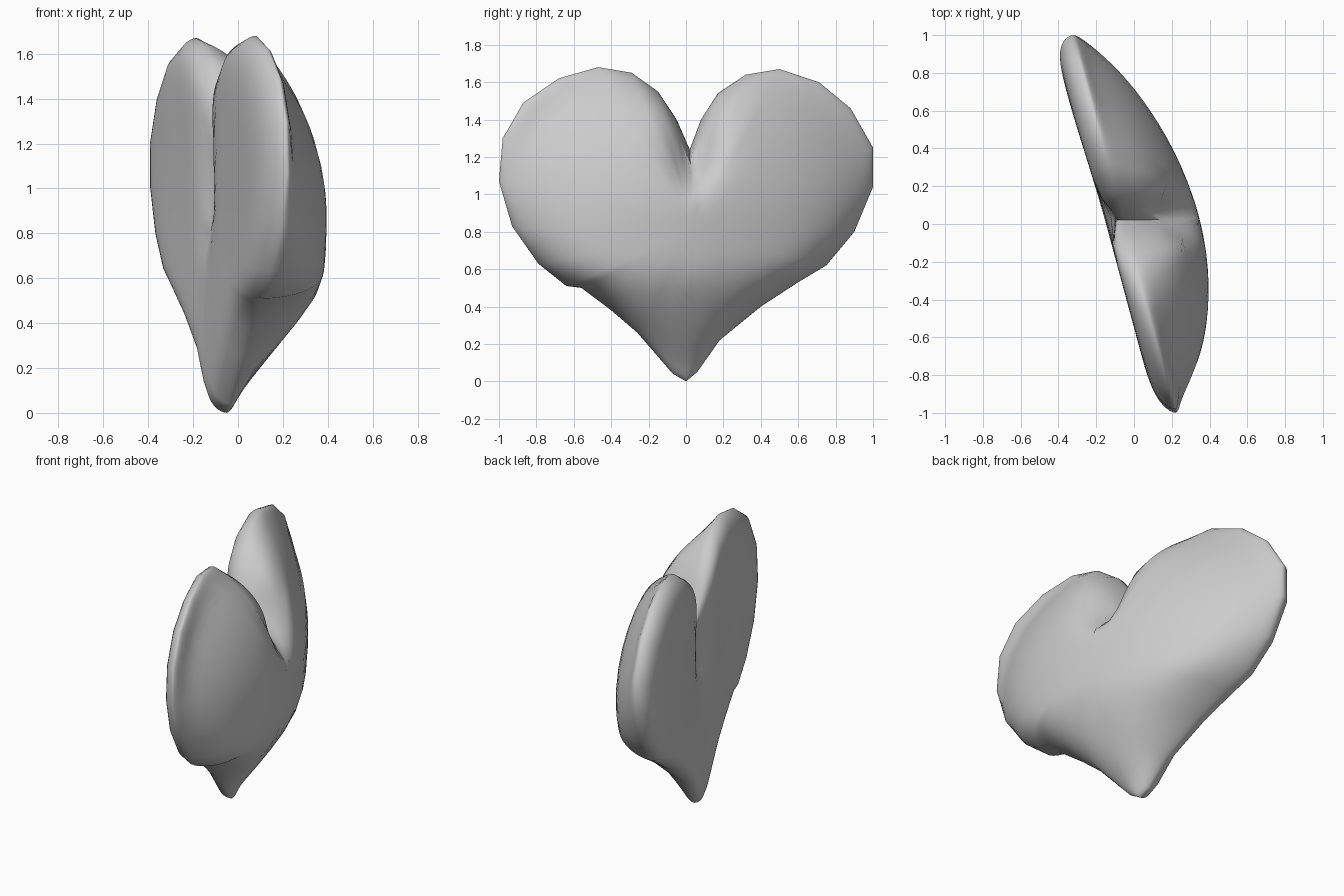
import bpy
import bmesh
from math import exp, hypot

cube = bpy.data.objects.get("Cube")
if cube:
    bpy.data.objects.remove(cube, do_unlink=True)

# Heart outline as (y, z), starting at the bottom tip
OUTLINE = [(0, 0), (-.07, .04), (-.26, .26), (-.4, .38), (-.56, .5), (-.64, .51),
           (-.79, .63), (-.93, .83), (-1, 1.07), (-.98, 1.3), (-.87, 1.49),
           (-.68, 1.62), (-.47, 1.68), (-.29, 1.65), (-.15, 1.55), (-.05, 1.4),
           (.02, 1.24), (.08, 1.4), (.17, 1.54), (.32, 1.64), (.5, 1.67),
           (.71, 1.6), (.88, 1.46), (1, 1.25), (1, 1.04), (.9, .8), (.75, .62),
           (.6, .53), (.4, .4), (.18, .22), (.06, .05)]
CENTRE_Y, CENTRE_Z = .04, .8
RINGS = 20


def fade(z, low, high):
    """Smooth step from 0 at low to 1 at high."""
    f = min(1, max(0, (z - low) / (high - low)))
    return f * f * (3 - 2 * f)


def full_height(y, z, middle):
    """Bulge of the domed side, with a short crease below the notch."""
    drop = .55 - z
    dome = (.4 - .34 * (y + .35) ** 2 - .44 * max(0, z - .85) ** 2
            - .375 * (drop + hypot(drop, .1)))
    rise = dome - middle - .05
    crease = .7 * fade(z, .95, 1.3) * exp(-((y - .04) / .09) ** 2)
    return (.05 + (rise + hypot(rise, .04)) / 2) * (1 - crease)


def flat_height(y, z, t):
    """Shallow cushion of the other side, with a long valley between the lobes."""
    valley = .6 * fade(z, .55, 1.05) * exp(-((y - .03) / .09) ** 2)
    return -(.09 + .02 * t * t + .02 * fade(y, 0, .7)) * (1 - valley)


def puffed_point(rim, t, side):
    """Point at fraction t from the centre to the rim."""
    y = CENTRE_Y + (rim[0] - CENTRE_Y) * t
    z = CENTRE_Z + (rim[1] - CENTRE_Z) * t
    middle = -.05 - .27 * y                 # slanted middle plane
    height = full_height(y, z, middle) if side > 0 else flat_height(y, z, t)
    return middle + height * (1 - t ** 10) ** .6, y, z


# Heart body: two puffed skins sharing one rolled rim
bm = bmesh.new()
rim_ring = [bm.verts.new(puffed_point(p, 1, 1)) for p in OUTLINE]
count = len(OUTLINE)
for side in (1, -1):
    outer = rim_ring
    for step in range(1, RINGS):
        t = 1 - (step / RINGS) ** 2         # rings crowd towards the rim
        ring = [bm.verts.new(puffed_point(p, t, side)) for p in OUTLINE]
        for i in range(count):
            j = (i + 1) % count
            bm.faces.new((outer[i], outer[j], ring[j], ring[i]))
        outer = ring
    hub = bm.verts.new(puffed_point(OUTLINE[0], 0, side))
    for i in range(count):
        bm.faces.new((outer[i], outer[(i + 1) % count], hub))
bmesh.ops.recalc_face_normals(bm, faces=bm.faces)

mesh = bpy.data.meshes.new("heart_body")
bm.to_mesh(mesh)
bm.free()
heart = bpy.data.objects.new("heart_body", mesh)
bpy.context.collection.objects.link(heart)

# Plain grey surface
grey = bpy.data.materials.new("plain_grey")
grey.use_nodes = True
colour = (.6, .6, .6, 1)
grey.diffuse_color = colour
grey.node_tree.nodes["Principled BSDF"].inputs["Base Color"].default_value = colour
mesh.materials.append(grey)

bpy.ops.object.select_all(action="DESELECT")
heart.select_set(True)
bpy.context.view_layer.objects.active = heart
bpy.ops.object.shade_smooth_by_angle(angle=1.4)
